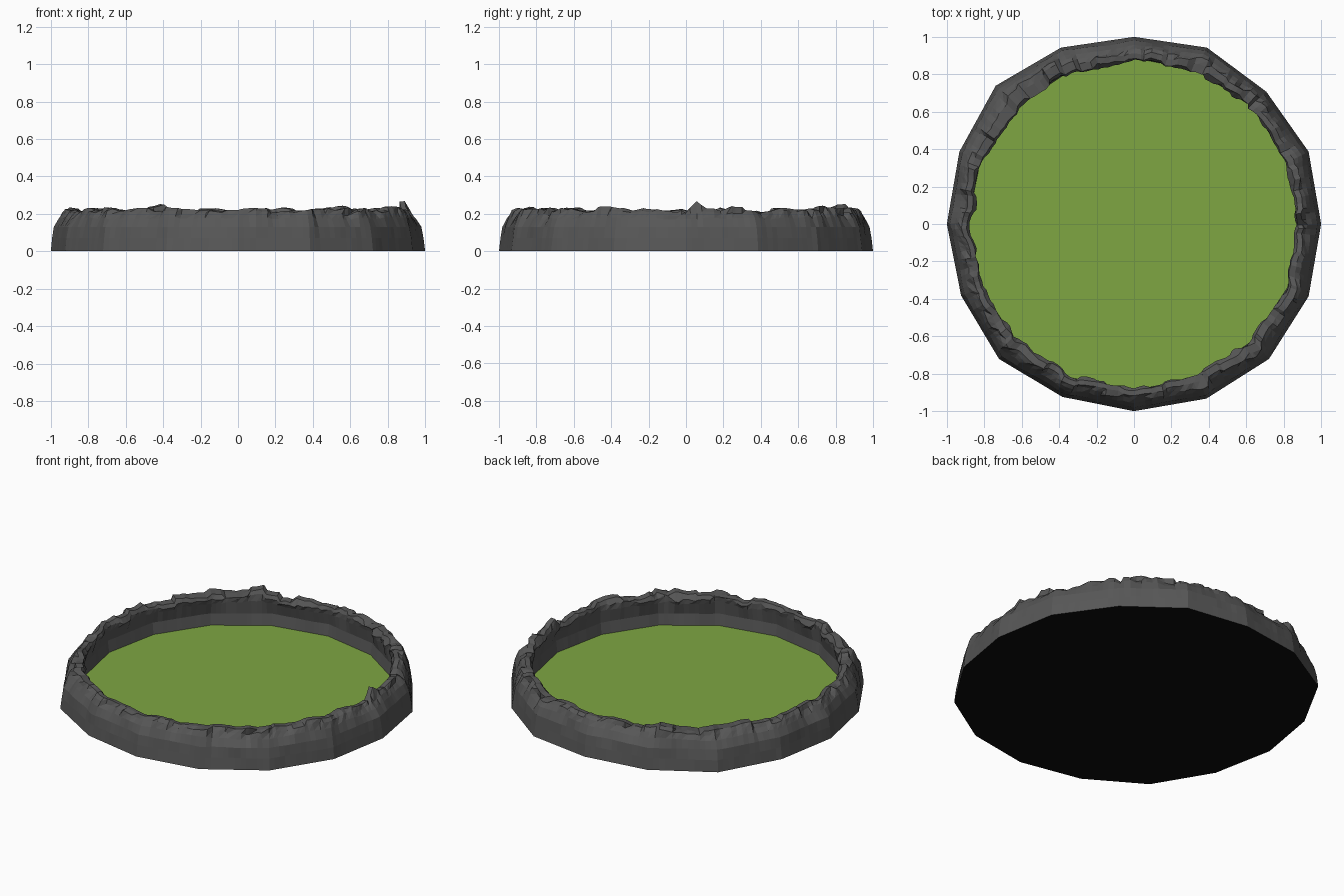
import bpy, math, random
from mathutils import Vector, noise

if "Cube" in bpy.data.objects:
    bpy.data.objects.remove(bpy.data.objects["Cube"])

random.seed(4)
N = 192          # steps around the ring
SIDES = 16       # corners of the underlying polygon
# corner radius of the outer wall, counter-clockwise from +x
OUTER = [1.0, 1.01, 1.0, 1.02, 1.0, 1.02, 1.045, 1.01,
         1.0, 1.0, 1.02, 1.0, 1.0, 1.01, 1.02, 1.01]
INNER = [0.89] * SIDES


def material(name, rgb):
    m = bpy.data.materials.new(name)
    m.diffuse_color = (*rgb, 1)
    m.use_nodes = True
    m.node_tree.nodes["Principled BSDF"].inputs["Base Color"].default_value = m.diffuse_color
    return m


rock = material("dark grey rock", (0.095, 0.095, 0.095))
grass = material("grass green", (0.21, 0.38, 0.055))
black = material("black underside", (0.004, 0.004, 0.004))


def polygon_point(radii, t):
    """Point on an irregular polygon outline at t in 0..1."""
    k = t * SIDES
    i, f = int(k) % SIDES, k % 1.0
    corner = lambda j: Vector((math.cos(j * math.tau / SIDES), math.sin(j * math.tau / SIDES), 0)) * radii[j % SIDES]
    return corner(i).lerp(corner(i + 1), f)


def make(name, verts, faces, mat):
    me = bpy.data.meshes.new(name)
    me.from_pydata(verts, [], faces)
    me.materials.append(mat)
    ob = bpy.data.objects.new(name, me)
    bpy.context.collection.objects.link(ob)
    return ob


# cross-section: (blend outer 0 -> inner 1, radial offset, height, roughness)
PROFILE = [
    (0, 0.0, 0.0, 0.0), (0, -0.008, 0.07, 0.15), (0, -0.018, 0.13, 0.25),
    (0, -0.038, 0.18, 0.5), (0, -0.055, 0.212, 0.9), (0, -0.075, 0.23, 1.0),
    (1, 0.008, 0.227, 1.0), (1, -0.004, 0.205, 0.9), (1, -0.002, 0.175, 0.5),
    (1, 0.008, 0.10, 0.15), (1, -0.002, 0.03, 0.0), (1, -0.002, 0.0, 0.0),
]

# rock rim: ragged lip on a smoother wall
verts, faces = [], []
P = len(PROFILE)
for a in range(N):
    t = a / N
    ang = t * math.tau
    d = Vector((math.cos(ang), math.sin(ang), 0))
    po, pi = polygon_point(OUTER, t), polygon_point(INNER, t)
    jitter = random.uniform(-0.3, 0.3) * math.tau / N
    for j, (blend, off, z, rough) in enumerate(PROFILE):
        base = po if blend == 0 else pi
        q = d * 9
        wall = noise.noise(q * 1.2 + Vector((0, 0, z * 2)))
        chunk = noise.cell(q * 1.3 + Vector((0, 0, z * 14))) - 0.5
        fine = noise.noise(q * 2.6 + Vector((3, 1, z * 30)))
        r = off + rough * (0.014 * wall + 0.014 * chunk + 0.008 * fine)
        h = z
        if z > 0.15:
            crest = noise.noise(d * 6.0 + Vector((7, 2, 0)))
            h += rough * (0.022 * crest + 0.012 * chunk + 0.012 * fine)
        # single pointed stone on the right side
        if j in (5, 6):
            h += 0.055 * max(0, 1 - abs(ang - 0.066) / 0.05)
        p = base + d * r
        s = jitter * rough
        x, y = p.x * math.cos(s) - p.y * math.sin(s), p.x * math.sin(s) + p.y * math.cos(s)
        verts.append((x, y, h))
for a in range(N):
    b = (a + 1) % N
    for j in range(P - 1):
        quad = (a * P + j, b * P + j, b * P + j + 1, a * P + j + 1)
        # break the ragged lip into flat triangles
        if 3 <= j <= 7:
            faces += [(quad[0], quad[1], quad[2]), (quad[0], quad[2], quad[3])]
        else:
            faces.append(quad)
make("rock_rim", verts, faces, rock)

# grass floor: many-sided plate inside the rim
floor = [polygon_point([0.892] * SIDES, i / SIDES) for i in range(SIDES)]
make("grass_floor", [(p.x, p.y, 0.03) for p in floor], [tuple(range(SIDES))], grass)

# black underside closing the base
base = [polygon_point(OUTER, i / SIDES) for i in range(SIDES)]
make("underside", [(p.x, p.y, 0.0) for p in base], [tuple(reversed(range(SIDES)))], black)
